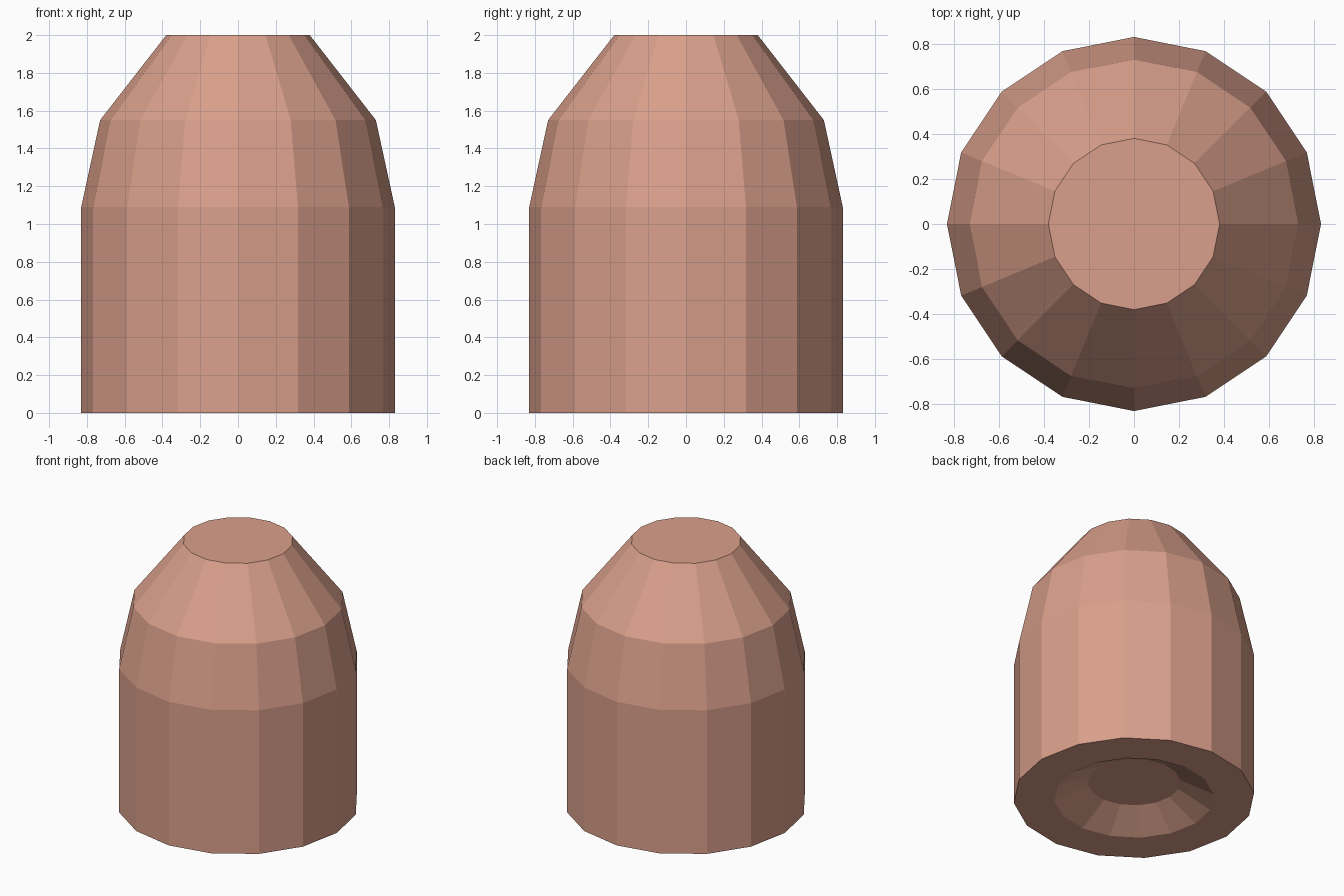
import bpy, bmesh
from math import cos, sin, pi

if "Cube" in bpy.data.objects:
    bpy.data.objects.remove(bpy.data.objects["Cube"])

SIDES = 16
# radius, height: from the recess in the base, up the outside to the flat tip
PROFILE = [(0.32, 0.125), (0.55, 0.0), (0.83, 0.0), (0.83, 1.09), (0.73, 1.55), (0.38, 2.0)]

bm = bmesh.new()
rings = [[bm.verts.new((r * cos(2 * pi * i / SIDES), r * sin(2 * pi * i / SIDES), z))
          for i in range(SIDES)] for r, z in PROFILE]

# Faceted walls between rings
for a, b in zip(rings, rings[1:]):
    for i in range(SIDES):
        j = (i + 1) % SIDES
        bm.faces.new((a[i], a[j], b[j], b[i]))

# Flat tip and recess floor
bm.faces.new(rings[-1])
bm.faces.new(rings[0][::-1])
bmesh.ops.recalc_face_normals(bm, faces=bm.faces)

mesh = bpy.data.meshes.new("bullet_tip")
bm.to_mesh(mesh)
bm.free()
tip = bpy.data.objects.new("bullet_tip", mesh)
bpy.context.collection.objects.link(tip)

# Copper colour
copper = bpy.data.materials.new("copper")
copper.diffuse_color = (0.7, 0.35, 0.26, 1)
copper.use_nodes = True
copper.node_tree.nodes["Principled BSDF"].inputs["Base Color"].default_value = copper.diffuse_color
mesh.materials.append(copper)
